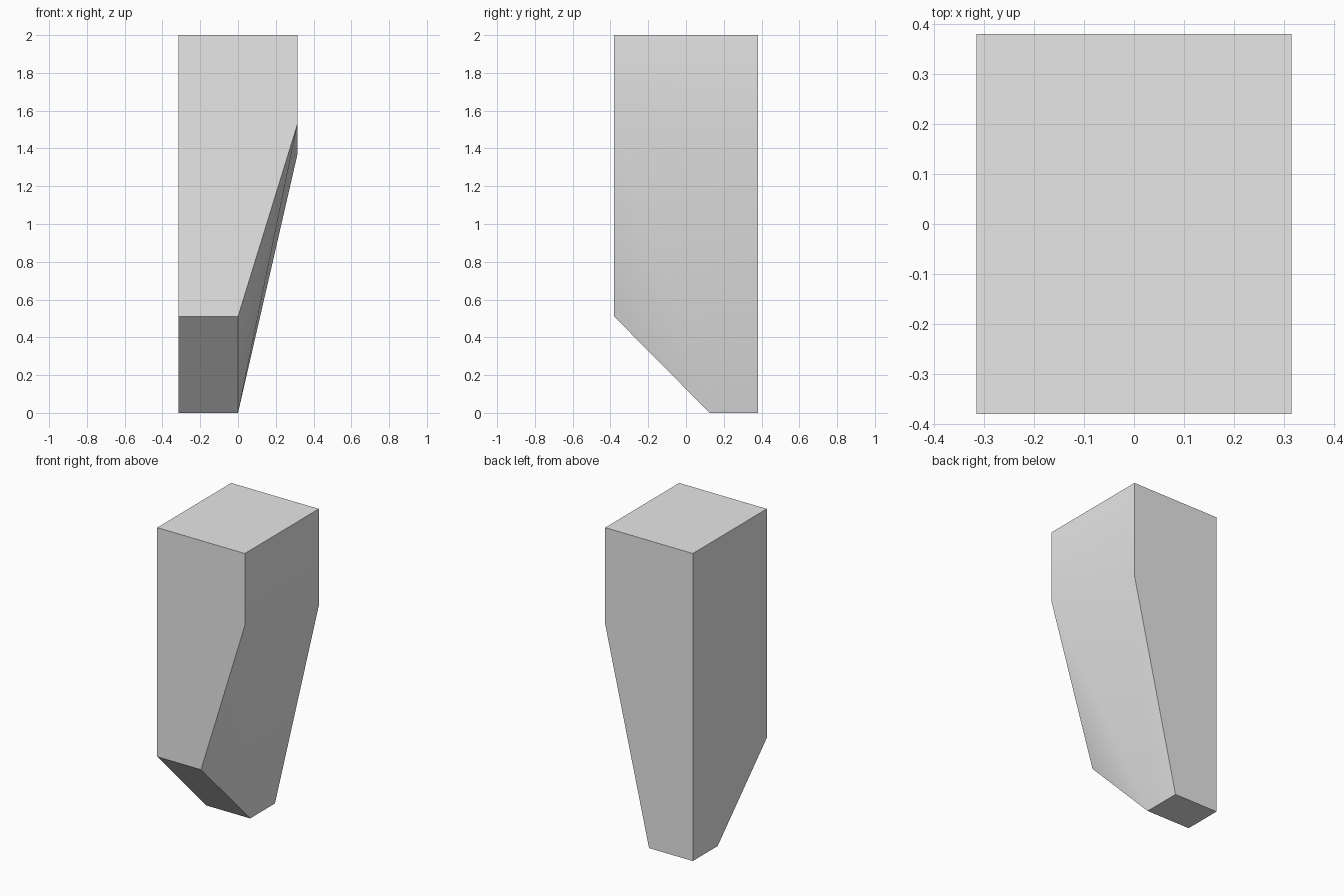
import bpy
import bmesh

cube = bpy.data.objects.get("Cube")
if cube:
    bpy.data.objects.remove(cube, do_unlink=True)

HX, HY, TOP = 0.315, 0.38, 2.0   # half width, half depth, height
TOE_Z, TOE_Y = 0.51, 0.125       # front bevel at the foot

# Pale grey material
grey = bpy.data.materials.new("pale_grey")
grey.use_nodes = True
colour = (0.8, 0.8, 0.8, 1)
grey.diffuse_color = colour
grey.node_tree.nodes["Principled BSDF"].inputs["Base Color"].default_value = colour

# Side profile of the foot, shared by the straight side and the tapered side
foot = [(-HY, TOE_Z), (TOE_Y, 0), (HY, 0)]
points = [(x, y, z) for x in (-HX, 0) for y, z in foot]
# Square top
points += [(x, y, TOP) for x in (-HX, HX) for y in (-HY, HY)]
# Slanting shoulder where the taper starts
points += [(HX, -HY, 1.53), (HX, HY, 1.37)]

# Solid tapered block wrapped around the corner points
bm = bmesh.new()
for p in points:
    bm.verts.new(p)
bmesh.ops.convex_hull(bm, input=bm.verts[:])
bmesh.ops.dissolve_limit(bm, angle_limit=0.01, verts=bm.verts[:], edges=bm.edges[:])
bmesh.ops.recalc_face_normals(bm, faces=bm.faces[:])
mesh = bpy.data.meshes.new("tapered_block")
bm.to_mesh(mesh)
bm.free()
mesh.materials.append(grey)

block = bpy.data.objects.new("tapered_block", mesh)
bpy.context.collection.objects.link(block)

# Soft blend over the taper, crisp edges elsewhere
bpy.ops.object.select_all(action="DESELECT")
block.select_set(True)
bpy.context.view_layer.objects.active = block
bpy.ops.object.shade_smooth_by_angle(angle=0.52)
